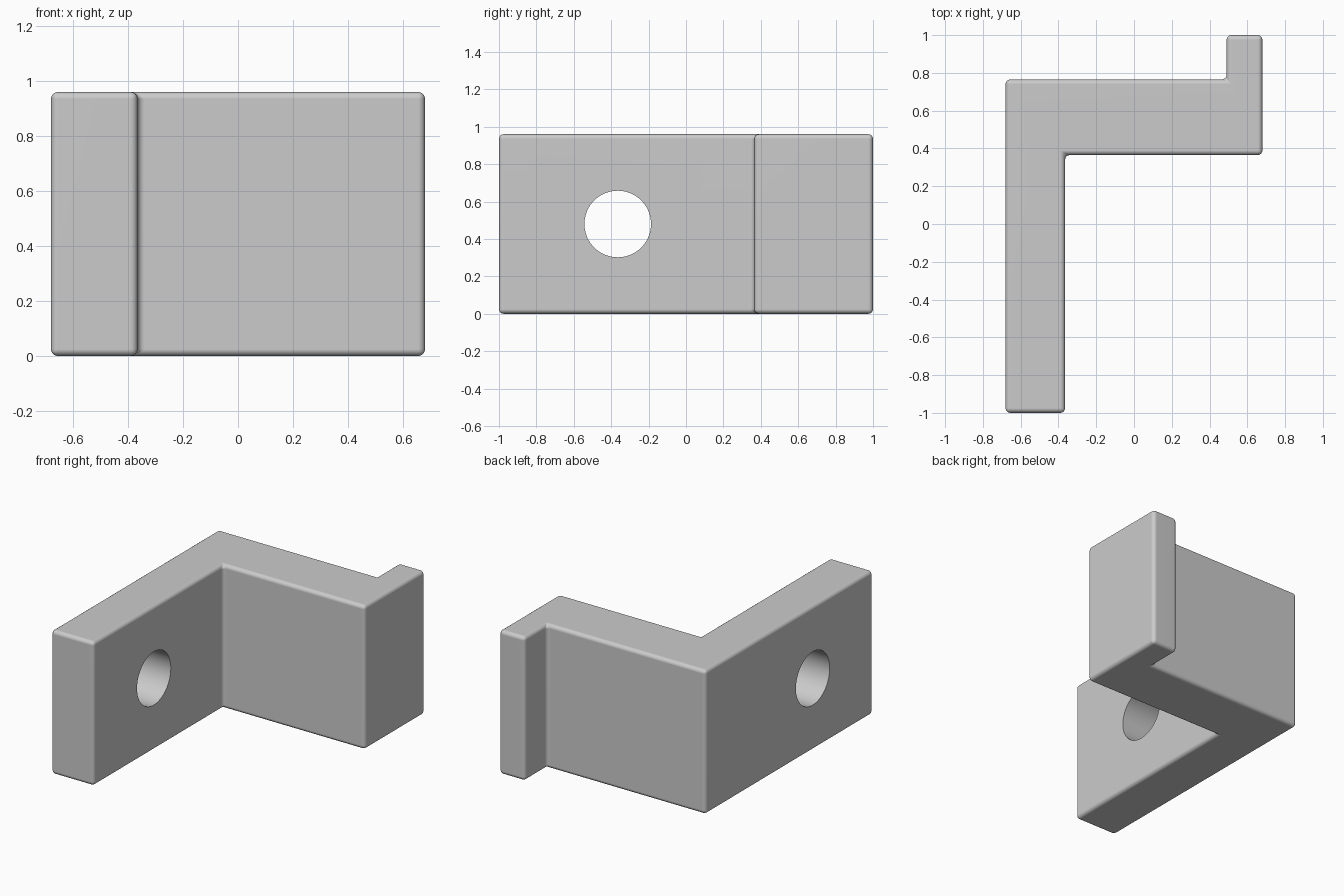
import bpy, bmesh, math

cube = bpy.data.objects.get("Cube")
if cube:
    bpy.data.objects.remove(cube, do_unlink=True)

HEIGHT = 0.96
ROUNDING = 0.025

# Plain grey material
grey = bpy.data.materials.new("grey")
grey.use_nodes = True
colour = (0.6, 0.6, 0.6, 1)
grey.diffuse_color = colour
grey.node_tree.nodes["Principled BSDF"].inputs["Base Color"].default_value = colour

# Stepped bracket: extruded outline with rounded edges
outline = [(-0.68, -1), (-0.365, -1), (-0.365, 0.365), (0.68, 0.365),
           (0.68, 1), (0.49, 1), (0.49, 0.765), (-0.68, 0.765)]
bm = bmesh.new()
base = bm.faces.new([bm.verts.new((x, y, 0)) for x, y in outline])
top = bmesh.ops.extrude_face_region(bm, geom=[base])
bmesh.ops.translate(bm, vec=(0, 0, HEIGHT),
                    verts=[v for v in top["geom"] if isinstance(v, bmesh.types.BMVert)])
bmesh.ops.recalc_face_normals(bm, faces=bm.faces)
bmesh.ops.bevel(bm, geom=bm.edges[:], offset=ROUNDING, segments=4,
                profile=0.5, affect='EDGES', clamp_overlap=True)
mesh = bpy.data.meshes.new("bracket")
bm.to_mesh(mesh)
bm.free()
mesh.materials.append(grey)
bracket = bpy.data.objects.new("bracket", mesh)
bpy.context.collection.objects.link(bracket)

# Round hole through the long arm
bpy.ops.mesh.primitive_cylinder_add(vertices=64, radius=0.178, depth=0.8,
                                    location=(-0.52, -0.365, HEIGHT / 2),
                                    rotation=(0, math.pi / 2, 0))
cutter = bpy.context.object
cutter.name = "hole_cutter"
cutter.data.materials.append(grey)
cutter.hide_render = True
cutter.hide_viewport = False

hole = bracket.modifiers.new("hole", 'BOOLEAN')
hole.operation = 'DIFFERENCE'
hole.solver = 'EXACT'
hole.object = cutter
bpy.ops.object.select_all(action='DESELECT')
bracket.select_set(True)
bpy.context.view_layer.objects.active = bracket
bpy.ops.object.modifier_apply(modifier="hole")
bpy.data.objects.remove(cutter, do_unlink=True)

# Smooth rounded edges, flat sides and a crisp hole rim
bpy.ops.object.shade_smooth_by_angle(angle=math.radians(35))
flat = bracket.modifiers.new("flat_sides", 'WEIGHTED_NORMAL')
flat.keep_sharp = True
